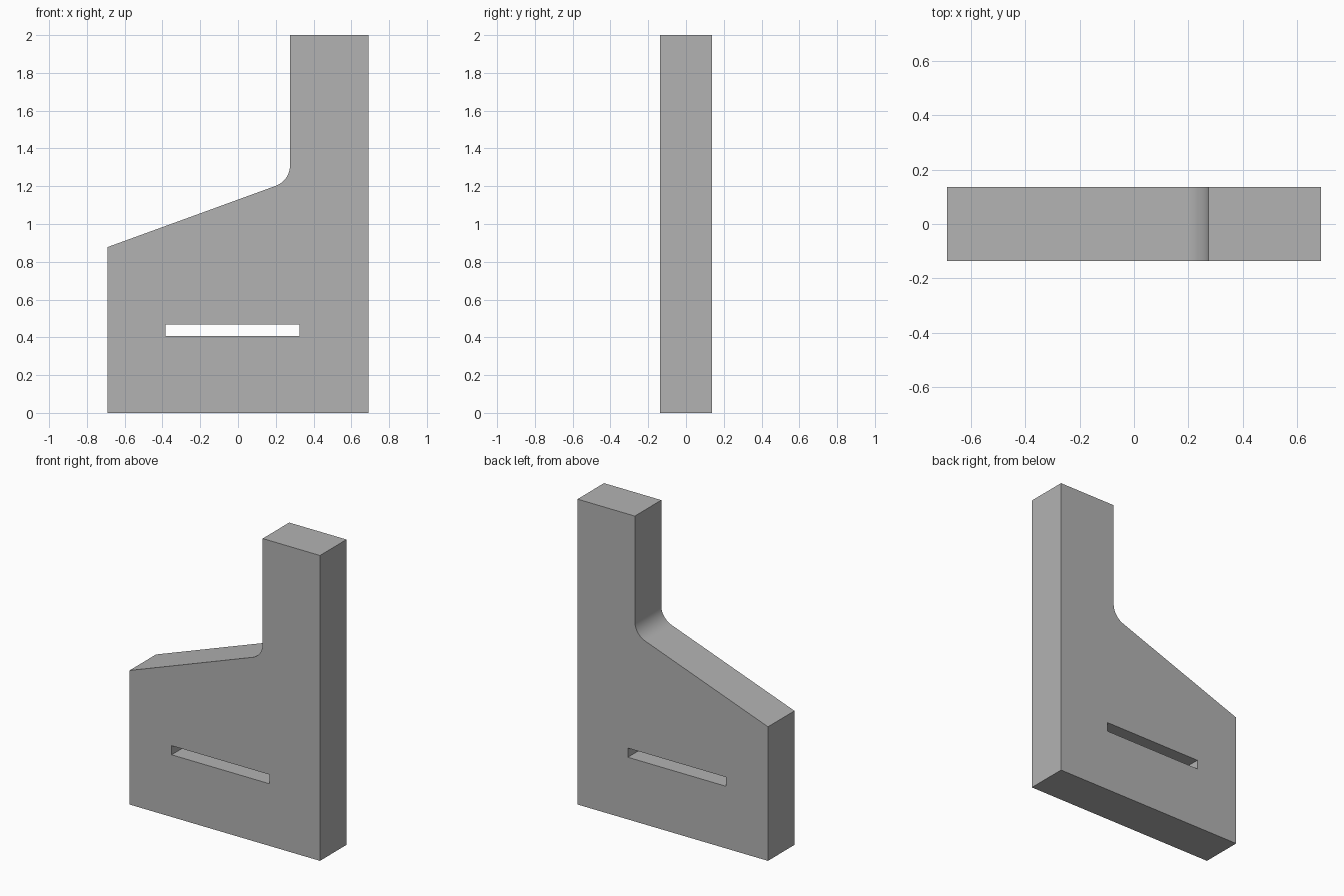
import bpy
import bmesh
from math import cos, sin, tan, radians
from mathutils import Vector

cube = bpy.data.objects.get("Cube")
if cube:
    bpy.data.objects.remove(cube, do_unlink=True)

HALF_W, HALF_D, HEIGHT = 0.69, 0.137, 2.0
POST_X, SHOULDER_Z = 0.275, 0.878
SLOPE, FILLET, STEPS = radians(20), 0.115, 16

grey = bpy.data.materials.new("plain grey")
grey.use_nodes = True
colour = (0.45, 0.45, 0.45, 1)
grey.diffuse_color = colour
grey.node_tree.nodes["Principled BSDF"].inputs["Base Color"].default_value = colour

# Outer profile: base, tall post, concave fillet, sloping shoulder
corner_z = SHOULDER_Z + (POST_X + HALF_W) * tan(SLOPE)
centre_x = POST_X - FILLET
centre_z = corner_z + FILLET * tan((radians(90) - SLOPE) / 2)
outline = [(-HALF_W, 0), (HALF_W, 0), (HALF_W, HEIGHT), (POST_X, HEIGHT)]
for i in range(STEPS + 1):
    a = -(radians(90) - SLOPE) * i / STEPS
    outline.append((centre_x + FILLET * cos(a), centre_z + FILLET * sin(a)))
outline.append((-HALF_W, SHOULDER_Z))

# Slot through the lower body
slot = [(-0.385, 0.407), (0.325, 0.407), (0.325, 0.467), (-0.385, 0.467)]


def add_loop(bm, points):
    verts = [bm.verts.new((x, -HALF_D, z)) for x, z in points]
    return [bm.edges.new((v, verts[(i + 1) % len(verts)])) for i, v in enumerate(verts)]


# Fill the profile around the slot and extrude it through the depth
bm = bmesh.new()
edges = add_loop(bm, outline) + add_loop(bm, slot)
bmesh.ops.triangle_fill(bm, edges=edges, use_beauty=True, normal=Vector((0, -1, 0)))
result = bmesh.ops.extrude_face_region(bm, geom=bm.faces[:], use_keep_orig=True)
moved = [g for g in result["geom"] if isinstance(g, bmesh.types.BMVert)]
bmesh.ops.translate(bm, verts=moved, vec=(0, 2 * HALF_D, 0))
bmesh.ops.recalc_face_normals(bm, faces=bm.faces[:])

mesh = bpy.data.meshes.new("slotted_bracket")
bm.to_mesh(mesh)
bm.free()
mesh.materials.append(grey)
bracket = bpy.data.objects.new("slotted_bracket", mesh)
bpy.context.collection.objects.link(bracket)

# Smooth fillet, sharp edges elsewhere
bpy.ops.object.select_all(action="DESELECT")
bracket.select_set(True)
bpy.context.view_layer.objects.active = bracket
bpy.ops.object.shade_smooth_by_angle(angle=radians(15))
